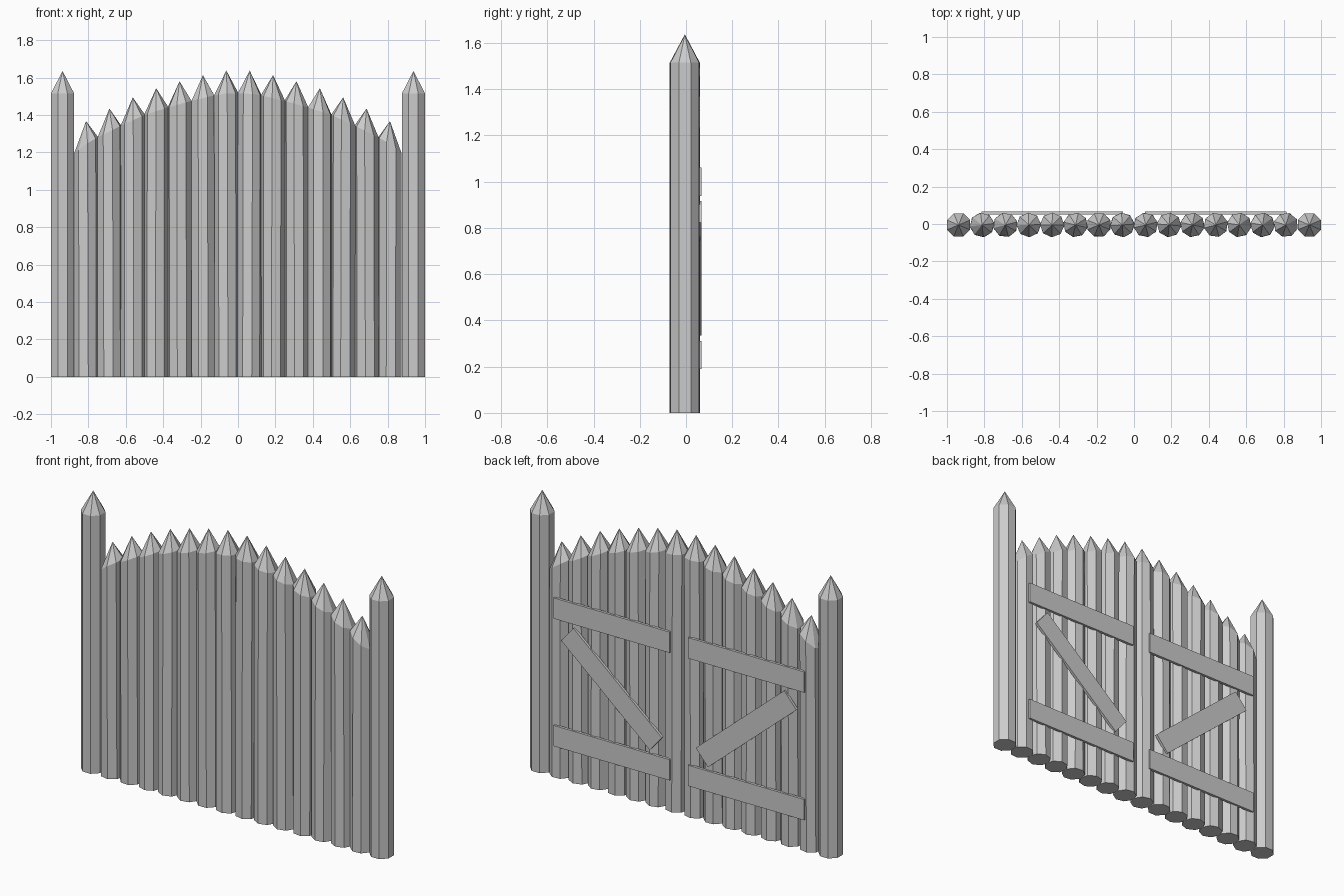
import bpy, bmesh, math, random

if "Cube" in bpy.data.objects:
    bpy.data.objects.remove(bpy.data.objects["Cube"])

random.seed(4)
SIDES = 8
LOG_Y = -0.005

# Arched shoulder line of the gate: (distance from centre, height)
ARCH = [(0, 1.515), (0.06, 1.515), (0.125, 1.505), (0.25, 1.475), (0.375, 1.44),
        (0.5, 1.40), (0.63, 1.34), (0.75, 1.28), (0.82, 1.24), (0.89, 1.18)]


def arch(x):
    x = min(abs(x), 0.889)
    for (x0, z0), (x1, z1) in zip(ARCH, ARCH[1:]):
        if x <= x1:
            return z0 + (z1 - z0) * (x - x0) / (x1 - x0)


def make_object(name, bm):
    bmesh.ops.recalc_face_normals(bm, faces=bm.faces)
    mesh = bpy.data.meshes.new(name)
    bm.to_mesh(mesh)
    bm.free()
    obj = bpy.data.objects.new(name, mesh)
    bpy.context.collection.objects.link(obj)
    return obj


def pointed_log(name, cx, radius, turn, twist, height, tip):
    """Faceted log whose shoulder follows height(x), ending in a point."""
    bm = bmesh.new()

    def ring(angle, zfun):
        verts = []
        for i in range(SIDES):
            a = angle + math.tau * i / SIDES
            x = cx + radius * math.cos(a)
            verts.append(bm.verts.new((x, LOG_Y + radius * math.sin(a), zfun(x))))
        return verts

    low = ring(turn, lambda x: 0)
    top = ring(turn + twist, height)
    apex = bm.verts.new((cx, LOG_Y, tip))
    bm.faces.new(low)
    for i in range(SIDES):
        j = (i + 1) % SIDES
        bm.faces.new((low[i], low[j], top[j], top[i]))
        bm.faces.new((top[i], top[j], apex))
    return make_object(name, bm)


def plank(name, cx, cz, angle):
    """Flat board on the back of the gate, turned in the xz plane."""
    bpy.ops.mesh.primitive_cube_add(size=1, location=(cx, 0.059, cz),
                                    rotation=(0, -angle, 0))
    obj = bpy.context.object
    obj.name = name
    obj.scale = (0.755, 0.016, 0.122)


# Tall side posts
for side, sx in (("left", -1), ("right", 1)):
    pointed_log(side + "_post", sx * 0.938, 0.0671, math.pi / 8, 0,
                lambda x: 1.515, 1.635)

# Stakes of the two gate leaves
for i in range(14):
    x = -0.8125 + 0.125 * i
    pointed_log(f"stake_{i + 1}", x, 0.0655, random.uniform(0, math.pi / 4),
                random.uniform(-0.08, 0.08), arch, arch(x) + 0.123)

# Cross boards and diagonal braces on the back
for side, sx in (("left", -1), ("right", 1)):
    plank(side + "_lower_board", sx * 0.4375, 0.25, 0)
    plank(side + "_upper_board", sx * 0.4375, 1.0, 0)
    plank(side + "_brace", sx * 0.4375, 0.625, sx * math.radians(40.4))
